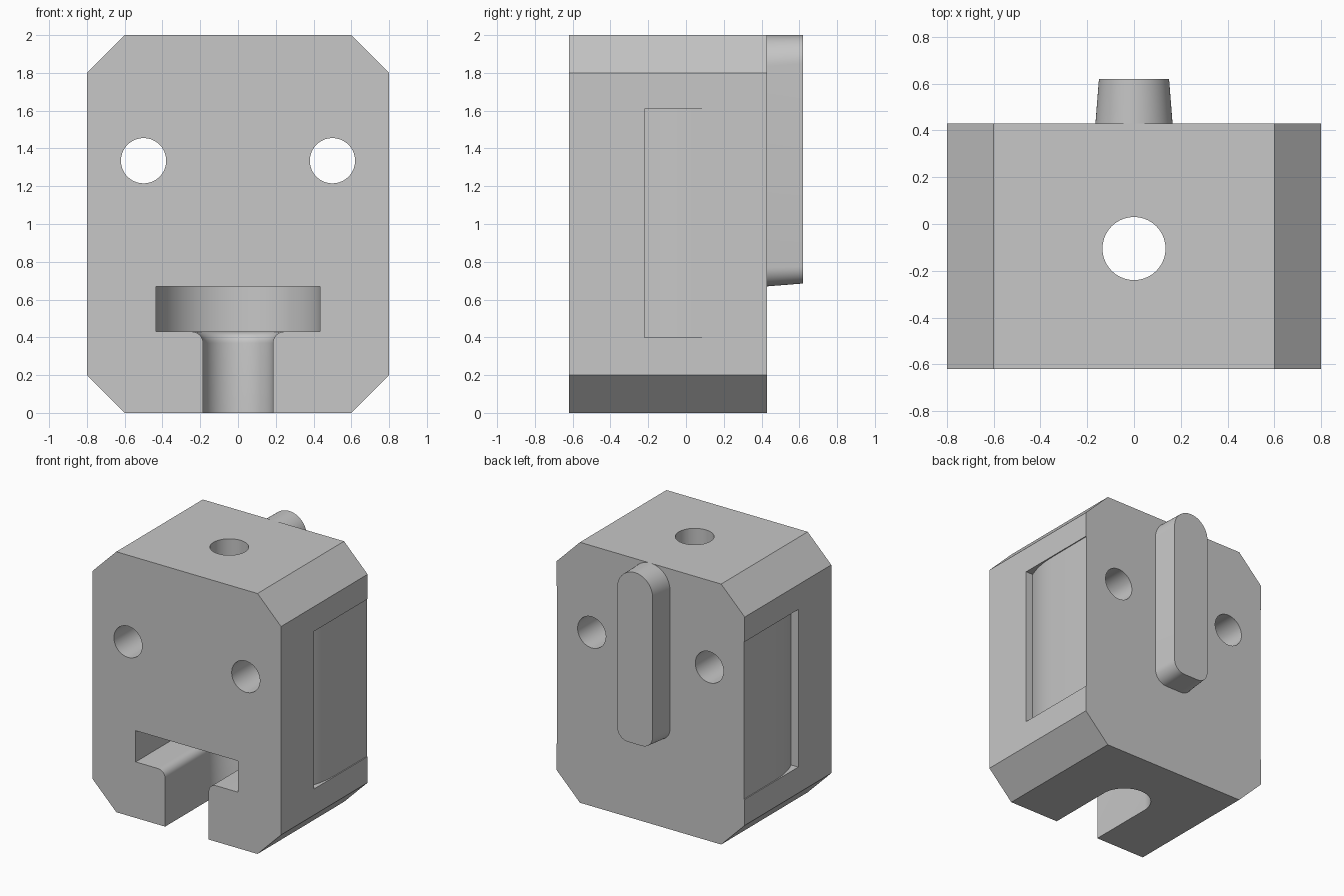
import bpy
import bmesh
from math import pi, cos, sin, radians
from mathutils import Vector

cube = bpy.data.objects.get("Cube")
if cube:
    bpy.data.objects.remove(cube, do_unlink=True)

# One flat colour
grey = bpy.data.materials.new("plain grey")
grey.use_nodes = True
colour = (0.57, 0.57, 0.57, 1)
grey.diffuse_color = colour
grey.node_tree.nodes["Principled BSDF"].inputs["Base Color"].default_value = colour


def loft(name, rings):
    """Closed solid through matching rings of points."""
    bm = bmesh.new()
    loops = [[bm.verts.new(p) for p in ring] for ring in rings]
    n = len(loops[0])
    for a, b in zip(loops, loops[1:]):
        for i in range(n):
            j = (i + 1) % n
            bm.faces.new((a[i], a[j], b[j], b[i]))
    bm.faces.new(loops[0])
    bm.faces.new(loops[-1])
    bmesh.ops.recalc_face_normals(bm, faces=bm.faces)
    mesh = bpy.data.meshes.new(name)
    bm.to_mesh(mesh)
    bm.free()
    mesh.materials.append(grey)
    obj = bpy.data.objects.new(name, mesh)
    bpy.context.collection.objects.link(obj)
    return obj


def arc(cx, cy, r, start, end, steps):
    angles = [radians(start + (end - start) * i / steps) for i in range(steps + 1)]
    return [(cx + r * cos(a), cy + r * sin(a)) for a in angles]


def along_y(points, y):
    return [Vector((x, y, z)) for x, z in points]


def along_z(points, z):
    return [Vector((x, y, z)) for x, y in points]


def select(obj):
    bpy.ops.object.select_all(action='DESELECT')
    obj.select_set(True)
    bpy.context.view_layer.objects.active = obj


def cut(target, cutter):
    cutter.hide_render = True
    mod = target.modifiers.new("cut", 'BOOLEAN')
    mod.operation = 'DIFFERENCE'
    mod.solver = 'EXACT'
    mod.object = cutter
    select(target)
    bpy.ops.object.modifier_apply(modifier=mod.name)
    bpy.data.objects.remove(cutter, do_unlink=True)


FRONT, BACK, AXIS = -0.62, 0.43, -0.105

# Block with four chamfered corners
half = [(0.6, 0), (0.8, 0.2), (0.8, 1.8), (0.6, 2)]
outline = half + [(-x, z) for x, z in reversed(half)]
block = loft("block", [along_y(outline, FRONT), along_y(outline, BACK)])


# T-shaped slot with a rounded inner end and a filleted neck
def slot_plan(r):
    return [(r, -1)] + arc(0, AXIS, r, 0, 180, 40) + [(-r, -1)]


neck = arc(0.245, 0.37, 0.06, 180, 90, 8)
levels = [(0.185, -0.1)] + neck + [(0.435, 0.43), (0.435, 0.67)]
cut(block, loft("slot_cutter", [along_z(slot_plan(r), z) for r, z in levels]))

# Vertical bore into the slot
bore = arc(0, AXIS, 0.135, 0, 351, 39)
cut(block, loft("bore_cutter", [along_z(bore, 0.6), along_z(bore, 2.2)]))

# Side recesses, deepest at the front step and fading toward the back
depths = [(-0.22, 0.06), (-0.17, 0.041), (-0.12, 0.027), (-0.07, 0.017),
          (-0.02, 0.011), (0.06, 0.008), (0.5, 0.007)]
for side in (1, -1):
    hole = arc(0.5 * side, 1.335, 0.12, 0, 351, 39)
    cut(block, loft("hole_cutter", [along_y(hole, -1), along_y(hole, 1)]))
    plan = [(side * (0.8 - d), y) for y, d in depths]
    plan += [(side * 0.9, 0.5), (side * 0.9, -0.22)]
    cut(block, loft("recess_cutter", [along_z(plan, 0.4), along_z(plan, 1.61)]))


# Tapered upright key on the back
def key_outline(w, bottom, top, r):
    return (arc(0, top - w, w, 0, 180, 32)
            + arc(r - w, bottom + r, r, 180, 270, 10)
            + arc(w - r, bottom + r, r, 270, 360, 10))


key = loft("back_key", [along_y(key_outline(0.165, 0.67, 2, 0.1), BACK),
                        along_y(key_outline(0.15, 0.685, 2, 0.09), 0.62)])

for part in (block, key):
    select(part)
    bpy.ops.object.shade_smooth_by_angle(angle=radians(25))
